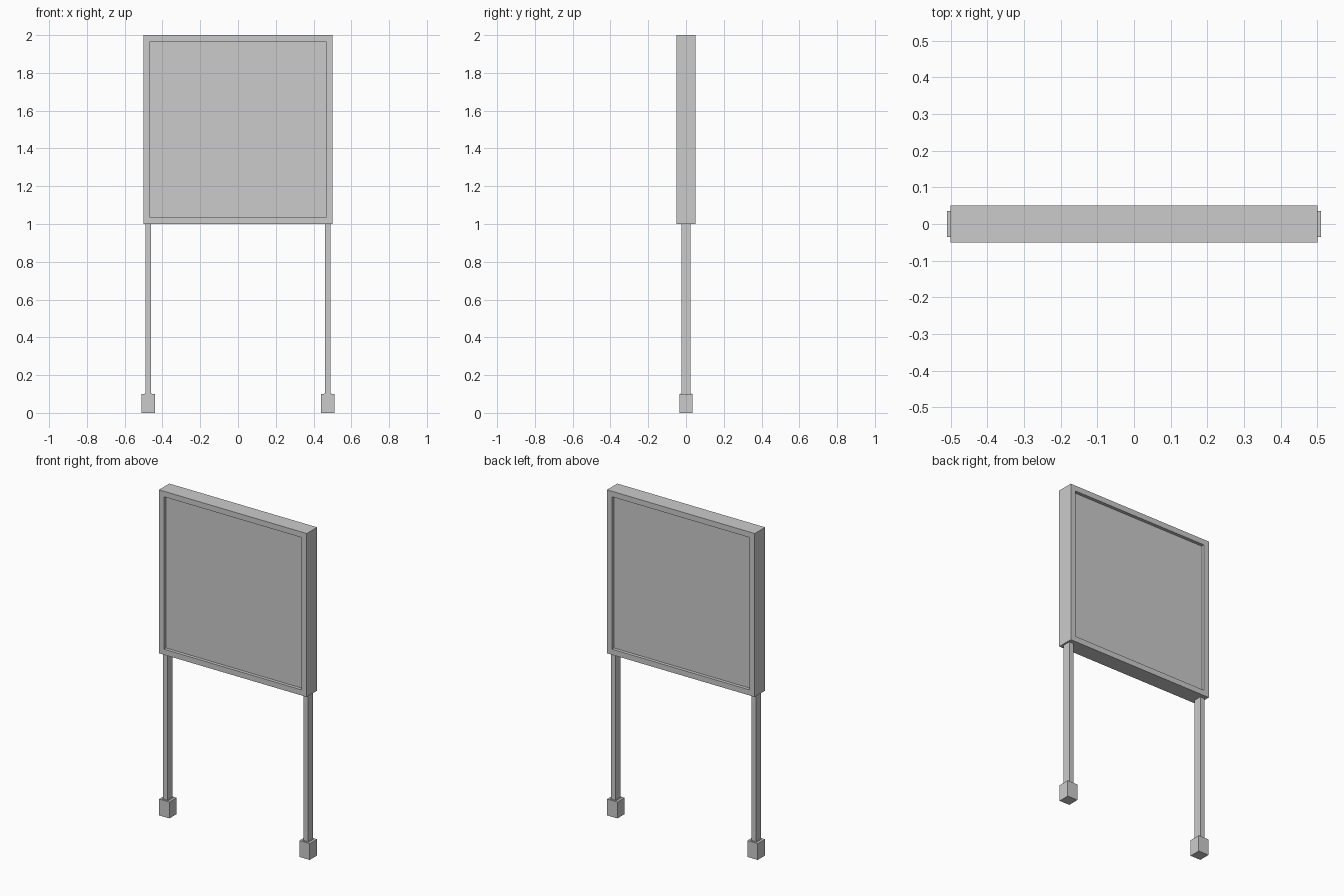
import bpy, bmesh
from mathutils import Vector

if "Cube" in bpy.data.objects:
    bpy.data.objects.remove(bpy.data.objects["Cube"])


def finish(bm, name):
    bmesh.ops.recalc_face_normals(bm, faces=bm.faces)
    mesh = bpy.data.meshes.new(name)
    bm.to_mesh(mesh)
    bm.free()
    obj = bpy.data.objects.new(name, mesh)
    bpy.context.collection.objects.link(obj)
    return obj


def box_bm(center, size):
    bm = bmesh.new()
    bmesh.ops.create_cube(bm, size=1)
    bmesh.ops.scale(bm, vec=Vector(size), verts=bm.verts)
    bmesh.ops.translate(bm, vec=Vector(center), verts=bm.verts)
    return bm


# Sign board: a slab with a shallow recessed panel on front and back
board = box_bm((0, 0, 1.5), (1.0, 0.1, 1.0))
for side in (-1, 1):
    board.normal_update()
    panel = next(f for f in board.faces if f.normal.y * side > 0.9)
    bmesh.ops.inset_region(board, faces=[panel], thickness=0.048)
    rim = bmesh.ops.extrude_discrete_faces(board, faces=[panel])["faces"][0]
    bmesh.ops.translate(board, vec=(0, -side * 0.02, 0), verts=rim.verts)
finish(board, "sign_board")

# Two posts, each with a small collar and a block foot
for side, label in ((-1, "left"), (1, "right")):
    x = side * 0.475
    finish(box_bm((x, 0, 0.55), (0.03, 0.05, 0.9)), label + "_post")
    finish(box_bm((x, 0, 0.1), (0.04, 0.056, 0.006)), label + "_collar")
    finish(box_bm((x, 0, 0.05), (0.07, 0.07, 0.1)), label + "_foot")
